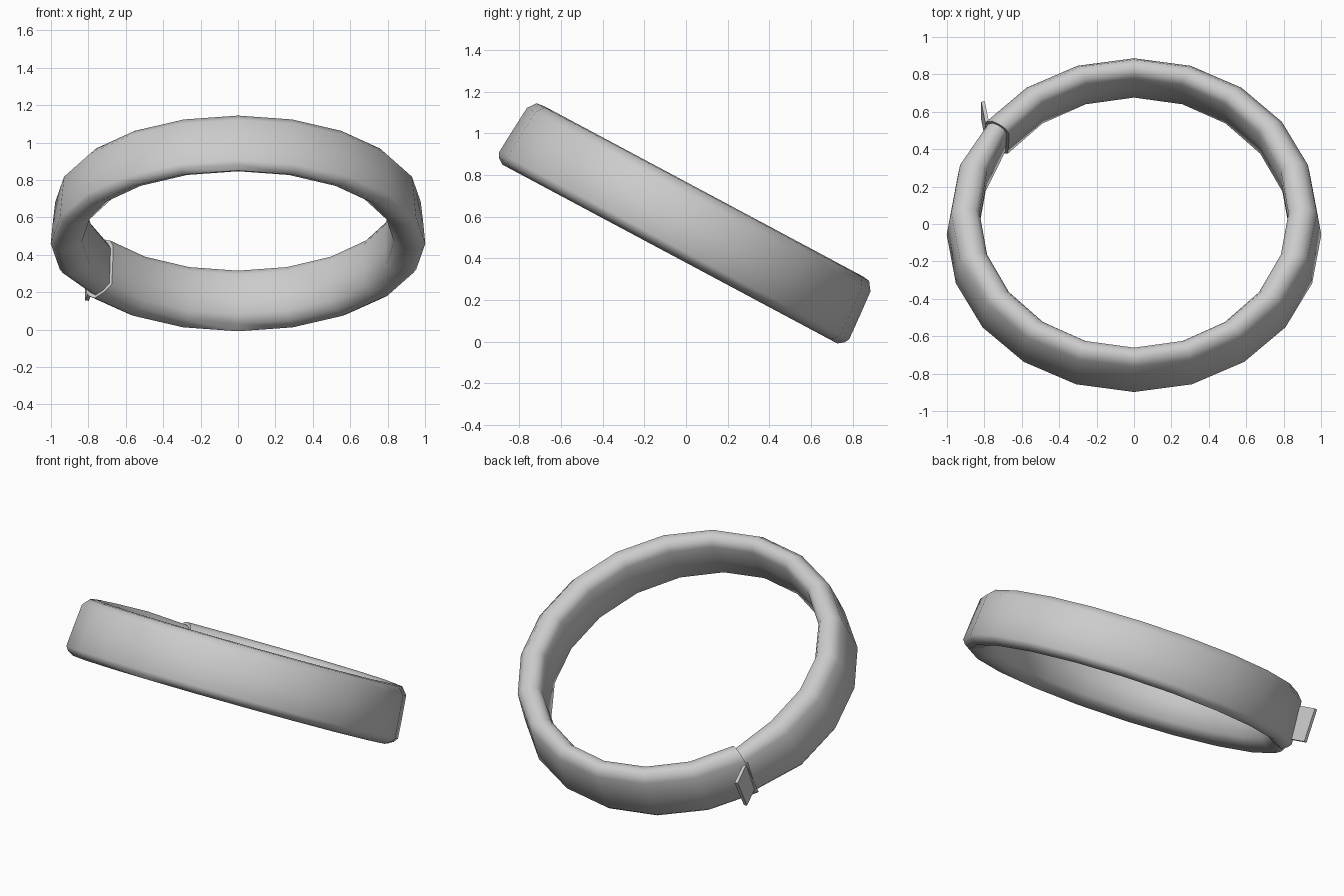
import bpy, bmesh, math
from mathutils import Matrix

if "Cube" in bpy.data.objects:
    bpy.data.objects.remove(bpy.data.objects["Cube"])

# plain grey metal
grey = bpy.data.materials.new("grey")
grey.diffuse_color = (0.6, 0.6, 0.6, 1)
grey.use_nodes = True
grey.node_tree.nodes["Principled BSDF"].inputs["Base Color"].default_value = grey.diffuse_color

# ring lies in its own plane, then leans down towards the back
TILT = Matrix.Translation((0, 0, 0.567)) @ Matrix.Rotation(math.radians(-28.1), 4, 'X')
SEGMENTS = 20
SEAM = math.radians(144)

# band cross-section: (radius, height)
PROFILE = [(0.825, -0.11), (0.82, 0.0), (0.818, 0.125), (0.835, 0.16), (0.868, 0.176),
           (0.905, 0.171), (0.935, 0.13), (0.945, 0.0), (0.953, -0.122), (0.94, -0.145),
           (0.912, -0.166), (0.865, -0.145)]


def finish(bm, name, angle):
    bmesh.ops.recalc_face_normals(bm, faces=bm.faces[:])
    bm.transform(TILT)
    mesh = bpy.data.meshes.new(name)
    bm.to_mesh(mesh)
    bm.free()
    mesh.materials.append(grey)
    obj = bpy.data.objects.new(name, mesh)
    bpy.context.collection.objects.link(obj)
    bpy.ops.object.select_all(action='DESELECT')
    obj.select_set(True)
    bpy.context.view_layer.objects.active = obj
    bpy.ops.object.shade_smooth_by_angle(angle=math.radians(angle))
    return obj


# band: swept once around, with a small step where the two ends meet
bm = bmesh.new()
sections = []
for k in range(SEGMENTS + 1):
    a = SEAM + 2 * math.pi * k / SEGMENTS
    ring = []
    for r, h in PROFILE:
        widen = 1.01 + (r - 0.82) / 0.13 * 0.04   # outside is slightly oval
        if k == 0:                                # slimmer tucked-in end
            r, h = 0.885 + (r - 0.885) * 0.75, h * 0.9
        ring.append(bm.verts.new((r * widen * math.cos(a), r * math.sin(a), h)))
    sections.append(ring)
n = len(PROFILE)
for s, t in zip(sections, sections[1:]):
    for i in range(n):
        j = (i + 1) % n
        bm.faces.new((s[i], s[j], t[j], t[i]))
bm.faces.new(sections[0])
bm.faces.new(sections[-1])
finish(bm, "band", 60)

# thin square tab standing out from the band beside the seam
bm = bmesh.new()
bmesh.ops.create_cube(bm, size=1)
bmesh.ops.scale(bm, vec=(0.02, 0.2, 0.2), verts=bm.verts[:])
bmesh.ops.rotate(bm, matrix=Matrix.Rotation(math.radians(10), 3, 'Z'), verts=bm.verts[:])
bmesh.ops.translate(bm, vec=(-0.79, 0.59, 0), verts=bm.verts[:])
finish(bm, "tab", 30)
